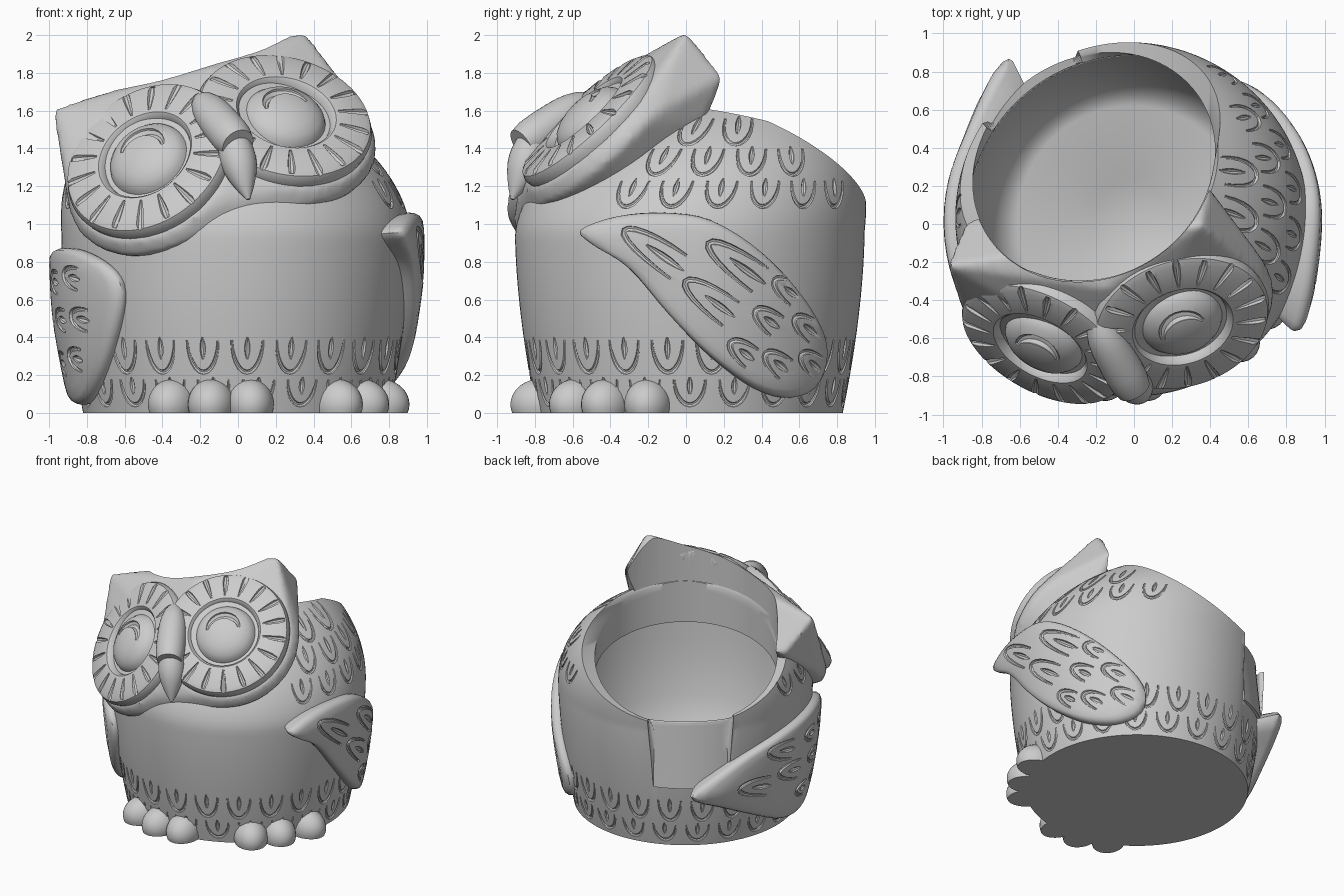
import bpy, bmesh, math
from math import pi, sin, cos, sqrt, radians
from mathutils import Vector, Matrix

cube = bpy.data.objects.get("Cube")
if cube:
    bpy.data.objects.remove(cube)

clay = bpy.data.materials.new("clay_grey")
clay.use_nodes = True
clay.diffuse_color = (0.6, 0.6, 0.6, 1)
clay.node_tree.nodes["Principled BSDF"].inputs["Base Color"].default_value = (0.6, 0.6, 0.6, 1)

parts, cutters = [], []
UP = Vector((0, 0, 1))


# ---------- helpers ----------
def loft(bm, rings):
    """Skin a list of equal rings and close both ends."""
    vs = [[bm.verts.new(p) for p in ring] for ring in rings]
    for a, b in zip(vs, vs[1:]):
        for i in range(len(a)):
            bm.faces.new((a[i - 1], a[i], b[i], b[i - 1]))
    bm.faces.new(vs[0])
    bm.faces.new(vs[-1])


def lathe(bm, profile, segs):
    turn = [2 * pi * i / segs for i in range(segs)]
    loft(bm, [[(max(r, 0.002) * cos(a), max(r, 0.002) * sin(a), z) for a in turn]
              for r, z in profile])


def tube(bm, pts, radii, ref=None, n=8):
    """Tapered round tube; ref is the surface normal (radial if not given)."""
    rings = []
    for i, p in enumerate(pts):
        t = (pts[min(i + 1, len(pts) - 1)] - pts[max(i - 1, 0)]).normalized()
        side = t.cross(ref or Vector((p.x, p.y, 0))).normalized()
        top = side.cross(t)
        rings.append([p + radii[i] * (cos(a) * side + sin(a) * top)
                      for a in (2 * pi * k / n for k in range(n))])
    loft(bm, rings)


def make(name, bm, matrix=None, cutter=False):
    if matrix:
        bm.transform(matrix)
    bmesh.ops.recalc_face_normals(bm, faces=bm.faces)
    mesh = bpy.data.meshes.new(name)
    bm.to_mesh(mesh)
    bm.free()
    ob = bpy.data.objects.new(name, mesh)
    bpy.context.collection.objects.link(ob)
    ob.hide_render = cutter
    mesh.materials.append(clay)
    (cutters if cutter else parts).append(ob)
    return ob


def area(mesh):
    return sum(p.area for p in mesh.polygons)


def apply_modifiers(ob):
    """Bake the modifiers, keeping the old mesh if the result collapsed."""
    bpy.context.view_layer.update()
    done = ob.evaluated_get(bpy.context.evaluated_depsgraph_get())
    mesh = bpy.data.meshes.new_from_object(done)
    ob.modifiers.clear()
    if area(mesh) > 0.6 * area(ob.data):
        ob.data = mesh


def carve(ob, *tools):
    for c in tools:
        m = ob.modifiers.new("carve", "BOOLEAN")
        m.operation, m.solver, m.object = "DIFFERENCE", "EXACT", c
        apply_modifiers(ob)


def feather(bm, place, w, h, r):
    """U-shaped groove with a slit inside; place maps (u, v) to the surface."""
    arc = [pi * i / 12 for i in range(13)]
    tube(bm, [place(w * cos(a), h / 2 - h * sin(a)) for a in arc],
         [r * (0.45 + 0.55 * sin(a)) for a in arc])
    tube(bm, [place(0, h * (0.6 - 0.7 * k / 5)) for k in range(6)],
         [r * (0.3 + 0.9 * sin(pi * k / 5)) for k in range(6)])


# ---------- body ----------
CENTRE = Vector((-0.01, 0.02, 0))
SLOPE = Vector((-0.55, 0.83, 0))          # direction the rim falls towards
MOUTH = (Matrix.Translation((-0.21, 0.3, 0)) @ Matrix.Rotation(radians(33.5), 4, "Z")
         @ Matrix.Diagonal((0.662, 0.572, 1, 1)))
MOUTH_INVERSE = MOUTH.inverted()


def radius(z):
    if z < 0.95:
        return 0.925 - 0.115 * ((0.95 - z) / 0.95) ** 1.7
    return 0.925 * sqrt(max(0, 1 - ((z - 0.95) / 0.79) ** 2))


def on_pot(a, z):
    """Outer surface; the shoulders lean towards the low side of the rim."""
    lean = SLOPE * (0.11 * (max(0, z - 0.95) / 0.4) ** 1.3)
    return CENTRE + lean + Vector((cos(a), sin(a), 0)) * radius(z) + UP * z


def rim_height(p):
    return 1.62 - 0.64 * SLOPE.dot(Vector((p.x, p.y, 0)))


def mouth_distance(p):
    return (MOUTH_INVERSE @ Vector((p.x, p.y, 0))).length


def last_true(test, lo, hi):
    for _ in range(30):
        mid = (lo + hi) / 2
        lo, hi = (mid, hi) if test(mid) else (lo, mid)
    return lo


def ceiling(r):
    return 0.9 + 0.42 * sqrt(1 - (r / 0.9) ** 2)


def pot_section(a):
    """Wall section at one angle: outside, lip, mouth, hidden shoulder, bowl."""
    d = Vector((cos(a), sin(a), 0))

    def below_rim(z):
        p = on_pot(a, z)
        return z < rim_height(p) and mouth_distance(p) > 1.025
    top = last_true(below_rim, 0.5, 1.73)
    inner = last_true(lambda r: mouth_distance(CENTRE + d * r) < 1, 0, 1.2)
    neck = min(inner, 0.865)
    low = ceiling(neck)
    section = [(inner + (neck - inner) * k / 6, top + (low - top) * k / 6) for k in range(7)]
    for k in range(1, 7):
        r = neck + (0.87 - neck) * k / 6
        section.append((r, ceiling(r)))
    section += [(0.86, 0.88), (0.84, 0.7), (0.79, 0.45), (0.73, 0.28), (0.66, 0.18), (0.6, 0.16),
                (0.24, 0.15), (0.2, 0.13), (0.002, 0.13)]
    return ([on_pot(a, top * k / 40) for k in range(41)]
            + [CENTRE + d * r + UP * z for r, z in section])


bm = bmesh.new()
loft(bm, list(zip(*(pot_section(2 * pi * i / 144) for i in range(144)))))
body = make("pot_body", bm)

# rows of feather grooves, left out under the head and above the rim
HEAD_EDGE = {0.96: -0.3, 1.16: -0.45, 1.33: -0.15, 1.49: 0.0}
for row, z0 in enumerate((0.11, 0.3, 0.51, 0.73, 0.96, 1.16, 1.33, 1.49)):
    count = int(2 * pi * radius(z0) / 0.235)
    h = 0.17 if 0.2 < z0 < 1 else 0.135
    bm = bmesh.new()
    for i in range(count):
        a0 = 2 * pi * (i + row % 2 / 2) / count

        def on_body(u, v):
            return on_pot(a0 + u / radius(z0), z0 + v)
        p = on_body(0, 0)
        under_head = p.y < HEAD_EDGE.get(z0, -2) and (z0 > 1 or p.x < 0.2)
        if not under_head and z0 + 0.09 < rim_height(p):
            feather(bm, on_body, 0.082, h, 0.013)
    carve(body, make("feather_cutter", bm, None, True))

# ---------- head ----------
bm = bmesh.new()
lathe(bm, [(0, 0.6), (1.005, 0.6), (1.005, 2.4), (0, 2.4)], 96)
mouth = make("mouth_cutter", bm, MOUTH, True)
bm = bmesh.new()
lathe(bm, [(0, 0.6), (0.875, 0.6), (0.885, 0.98), (0.8, 1.12), (0.6, 1.23), (0.3, 1.32),
           (0, 1.33)], 96)
bowl = make("bowl_cutter", bm, Matrix.Translation(CENTRE), True)


def facing(centre, normal):
    return (Matrix.Translation(centre) @ Vector(normal).to_track_quat("Z", "Y").to_matrix().to_4x4()
            @ Matrix.Rotation(radians(16), 4, "Z"))


eyes = {"left": facing((0.25, -0.52, 1.57), (0.2, -0.66, 0.71)),
        "right": facing((-0.48, -0.63, 1.35), (-0.41, -0.74, 0.54))}

# skull: hull of the two face rings, the ear tips, the brow and the back corners
bm = bmesh.new()
for m in eyes.values():
    for r, z in ((0.485, -0.06), (0.525, -0.14), (0.44, -0.29)):
        for i in range(48):
            bm.verts.new(m @ Vector((r * cos(pi * i / 24), r * sin(pi * i / 24), z)))
for p in ((0.35, 0, 2.02), (0.39, 0.2, 1.78), (0.43, 0.1, 1.55), (-0.15, -0.34, 1.83),
          (-0.98, -0.22, 1.61), (-0.88, 0.02, 1.38)):
    bm.verts.new(p)
hull = bmesh.ops.convex_hull(bm, input=bm.verts[:])
bmesh.ops.delete(bm, geom=list({v for v in hull["geom_interior"] + hull["geom_unused"]
                                if isinstance(v, bmesh.types.BMVert)}), context="VERTS")
head = make("head", bm)
rm = head.modifiers.new("remesh", "REMESH")
rm.mode, rm.voxel_size = "VOXEL", 0.024
sm = head.modifiers.new("soften", "SMOOTH")
sm.factor, sm.iterations = 0.5, 5
apply_modifiers(head)
carve(head, mouth, bowl)

# eye discs with domed eyeballs, radial strokes and an arched pupil groove
for side, m in eyes.items():
    bm = bmesh.new()
    lathe(bm, [(0, -0.1), (0.43, -0.1), (0.465, -0.08), (0.475, -0.03), (0.46, 0.005),
               (0.43, 0.02), (0.3, 0.03), (0.27, 0.03), (0.255, 0.015), (0.245, -0.015),
               (0.22, -0.015), (0.21, 0.01), (0.185, 0.04), (0.14, 0.065), (0.09, 0.08),
               (0.04, 0.087), (0, 0.088)], 72)
    disc = make(side + "_eye_disc", bm, m)
    bm = bmesh.new()
    for i in range(18):
        d = Vector((cos(pi * (i + 0.3) / 9), sin(pi * (i + 0.3) / 9), 0))
        end = 0.49 if i % 2 else 0.45
        tube(bm, [d * (0.29 + (end - 0.29) * k / 4) + UP * (0.03 - 0.004 * k) for k in range(5)],
             [0.006, 0.013, 0.018, 0.021, 0.014], UP)
    arch = [radians(5 + 15 * k) for k in range(12)]
    tube(bm, [Vector((0.12 * cos(a), 0.12 * sin(a), 0.073)) for a in arch],
         [0.01 + 0.022 * sin(pi * k / 11) for k in range(12)], UP)
    carve(disc, make(side + "_stroke_cutter", bm, m, True), mouth)

# beak: blunt ridge with a hooked tip below it
for name, ends, radii in (
        ("beak_ridge", ((-0.21, -0.5, 1.67), (0.0, -0.87, 1.42)),
         (0.03, 0.07, 0.09, 0.1, 0.104, 0.106, 0.106, 0.104, 0.09)),
        ("beak_tip", ((-0.03, -0.8, 1.46), (0.055, -0.92, 1.13)),
         (0.08, 0.088, 0.095, 0.096, 0.09, 0.077, 0.058, 0.036, 0.01))):
    bm = bmesh.new()
    a, b = map(Vector, ends)
    tube(bm, [a.lerp(b, k / 8) for k in range(9)], radii, Vector((1, 0, 0)), 28)
    make(name, bm)


# ---------- wings ----------
def smooth_loop(pts, steps=4):
    out, n = [], len(pts)
    for i in range(n):
        a, b, c, d = (Vector(pts[(i + k) % n]) for k in (-1, 0, 1, 2))
        for t in (k / steps for k in range(steps)):
            out.append(0.5 * (2 * b + (c - a) * t + (2 * a - 5 * b + 4 * c - d) * t * t
                              + (3 * b - a - 3 * c + d) * t ** 3))
    return out


def wing(name, side, outline, tip, flare, aim, spots):
    tip, aim = Vector(tip), radians(aim)
    loop = smooth_loop(outline)
    mid = sum(loop, Vector((0, 0))) / len(loop)

    def wrap(q, off):
        lift = flare * max(0, 1 - (q - tip).length / 0.5) ** 2 if off > 0 else 0
        r = radius(q.y) + off + lift
        return CENTRE + Vector((side * r * sqrt(max(0, 1 - q.x ** 2)), r * q.x, q.y))

    bm = bmesh.new()
    layers = [(0.05, -0.03), (0.5, -0.03), (0.97, -0.05), (1, 0.01), (0.995, 0.035), (0.97, 0.055),
              (0.92, 0.066)] + [(0.8 - 0.15 * k, 0.071 + 0.002 * k) for k in range(6)]
    loft(bm, [[wrap(mid + (q - mid) * k, off) for q in loop] for k, off in layers])
    ob = make(name, bm)

    bm = bmesh.new()
    along, across = Vector((cos(aim), sin(aim))), Vector((-sin(aim), cos(aim)))
    for y, z, h in spots:
        feather(bm, lambda u, v: wrap(Vector((y, z)) - along * v + across * u, 0.073),
                0.075 if h > 0.2 else 0.058, h, 0.017)
    carve(ob, make(name + "_cutter", bm, None, True))


wing("left_wing", 1,
     [(-0.56, 0.97), (-0.4, 1.04), (-0.15, 1.06), (0.12, 1.02), (0.4, 0.85), (0.65, 0.6), (0.8, 0.36),
      (0.79, 0.16), (0.64, 0.08), (0.4, 0.13), (0.12, 0.3), (-0.12, 0.52), (-0.34, 0.77), (-0.52, 0.9)],
     (-0.55, 0.97), 0.08, 145,
     [(-0.2, 0.87, 0.34), (0.24, 0.8, 0.34), (0.1, 0.61, 0.3), (0.52, 0.66, 0.15), (0.42, 0.5, 0.15),
      (0.64, 0.46, 0.15), (0.29, 0.33, 0.15), (0.49, 0.27, 0.15), (0.69, 0.27, 0.14)])
wing("right_wing", -1,
     [(-0.77, 0.64), (-0.7, 0.78), (-0.5, 0.86), (-0.2, 0.87), (0.2, 0.82), (0.55, 0.7), (0.8, 0.5),
      (0.62, 0.34), (0.3, 0.18), (0, 0.07), (-0.35, 0.05), (-0.57, 0.18), (-0.71, 0.4)],
     (0.8, 0.5), 0.14, 10,
     [(-0.45, 0.72, 0.15), (-0.2, 0.7, 0.15), (-0.5, 0.5, 0.15), (-0.27, 0.5, 0.15), (-0.4, 0.29, 0.15),
      (-0.15, 0.27, 0.15), (0.06, 0.5, 0.25), (0.17, 0.7, 0.25), (0.4, 0.47, 0.25)])

# ---------- feet ----------
for name, toes in (("right_foot", ((-0.345, -0.7), (-0.14, -0.77), (0.065, -0.77))),
                   ("left_foot", ((0.52, -0.58), (0.65, -0.42), (0.75, -0.2)))):
    for k, (x, y) in enumerate(toes):
        bm = bmesh.new()
        bmesh.ops.create_uvsphere(bm, u_segments=28, v_segments=18, radius=1)
        bm.transform(Matrix.Translation((x, y, 0.045)) @ Matrix.Rotation(math.atan2(y, x), 4, "Z")
                     @ Matrix.Diagonal((0.16, 0.125, 0.135, 1)))
        for v in bm.verts:
            v.co.z = max(0, v.co.z)
        bmesh.ops.remove_doubles(bm, verts=bm.verts, dist=1e-5)
        make(f"{name}_toe_{k + 1}", bm)

# ---------- finish ----------
for ob in cutters:
    bpy.data.objects.remove(ob)
bpy.ops.object.select_all(action="DESELECT")
for ob in parts:
    ob.select_set(True)
bpy.context.view_layer.objects.active = body
bpy.ops.object.shade_smooth_by_angle(angle=radians(40))
